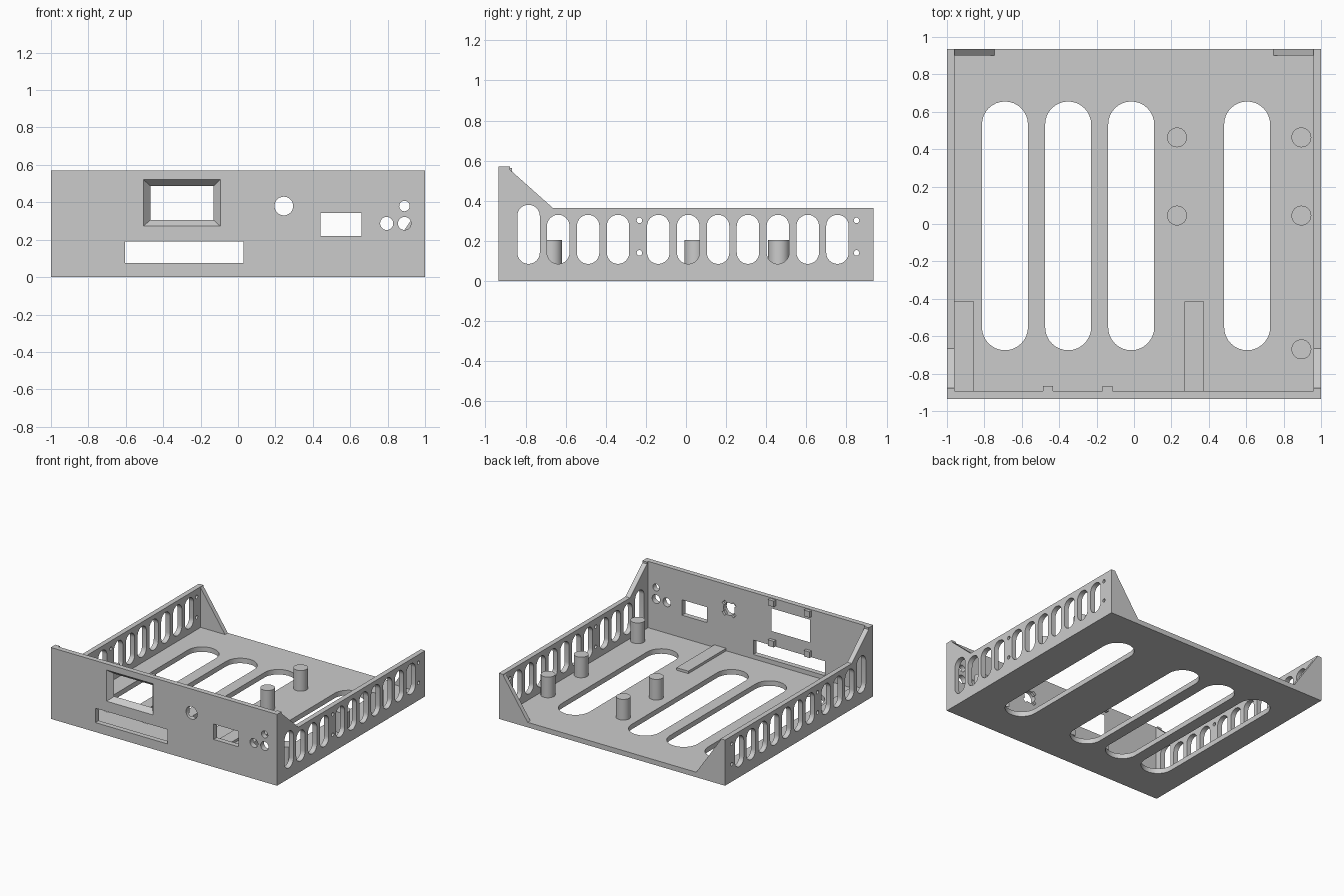
import bpy, bmesh
from math import cos, sin, pi, radians
from mathutils import Vector

if "Cube" in bpy.data.objects:
    bpy.data.objects.remove(bpy.data.objects["Cube"], do_unlink=True)

grey = bpy.data.materials.new("light grey plastic")
grey.use_nodes = True
colour = (0.6, 0.6, 0.6, 1)
grey.diffuse_color = colour
grey.node_tree.nodes["Principled BSDF"].inputs["Base Color"].default_value = colour

# profile coordinates plus depth -> point, for each extrusion axis
PLACE = {"x": lambda a, b, d: (d, a, b),
         "y": lambda a, b, d: (a, d, b),
         "z": lambda a, b, d: (a, b, d)}


def loft(bm, first, second, axis, d0, d1):
    """Solid between two matching outlines at two depths along an axis."""
    lo = [bm.verts.new(PLACE[axis](a, b, d0)) for a, b in first]
    hi = [bm.verts.new(PLACE[axis](a, b, d1)) for a, b in second]
    n = len(lo)
    faces = [bm.faces.new(lo[::-1]), bm.faces.new(hi)]
    for i in range(n):
        j = (i + 1) % n
        faces.append(bm.faces.new((lo[i], lo[j], hi[j], hi[i])))
    bmesh.ops.recalc_face_normals(bm, faces=faces)


def prism(bm, outline, axis, d0, d1):
    loft(bm, outline, outline, axis, d0, d1)


def rect(a0, a1, b0, b1):
    return [(a0, b0), (a1, b0), (a1, b1), (a0, b1)]


def circle(a, b, r, n=32):
    return [(a + r * cos(2 * pi * i / n), b + r * sin(2 * pi * i / n)) for i in range(n)]


def slot(a, b0, b1, r, n=16):
    """Upright slot with rounded ends."""
    top = [(a + r * cos(pi * i / n), b1 - r + r * sin(pi * i / n)) for i in range(n + 1)]
    low = [(a - r * cos(pi * i / n), b0 + r - r * sin(pi * i / n)) for i in range(n + 1)]
    return top + low


def make(name, bm):
    mesh = bpy.data.meshes.new(name)
    bm.to_mesh(mesh)
    bm.free()
    mesh.materials.append(grey)
    obj = bpy.data.objects.new(name, mesh)
    bpy.context.collection.objects.link(obj)
    return obj


def solid(name, outline, axis, d0, d1):
    bm = bmesh.new()
    prism(bm, outline, axis, d0, d1)
    return make(name, bm)


def cut(target, bm):
    cutter = make("cutter", bm)
    cutter.hide_render = True
    mod = target.modifiers.new("cut", "BOOLEAN")
    mod.operation = "DIFFERENCE"
    mod.solver = "EXACT"
    mod.object = cutter
    bpy.context.view_layer.objects.active = target
    bpy.ops.object.modifier_apply(modifier=mod.name)
    bpy.data.objects.remove(cutter, do_unlink=True)


BACK, INNER, FLOOR, WALL = 0.935, -0.893, 0.04, 0.96

# tray: side profile drawn across, then hollowed out
side = [(-BACK, 0), (BACK, 0), (BACK, 0.365), (-0.665, 0.365),
        (-0.878, 0.555), (-0.878, 0.57), (-BACK, 0.57)]
tray = solid("tray", side, "x", -1, 1)
bm = bmesh.new()
prism(bm, rect(-WALL, WALL, INNER, 1.2), "z", FLOOR, 0.8)
cut(tray, bm)

# floor vents
bm = bmesh.new()
for x in (-0.69, -0.352, -0.015, 0.605):
    prism(bm, slot(x, -0.675, 0.655, 0.123), "z", -0.1, 0.1)
cut(tray, bm)

# side wall vents and screw holes
bm = bmesh.new()
prism(bm, slot(-0.785, 0.085, 0.38, 0.056), "x", -1.1, 1.1)
for start, count in ((-0.637, 3), (-0.138, 6), (0.755, 1)):
    for i in range(count):
        prism(bm, slot(start + 0.149 * i, 0.085, 0.33, 0.056), "x", -1.1, 1.1)
for y in (-0.232, 0.85):
    for z in (0.14, 0.302):
        prism(bm, circle(y, z, 0.014, 16), "x", -1.1, 1.1)
cut(tray, bm)

# front panel openings
bm = bmesh.new()
prism(bm, rect(-0.605, 0.03, 0.075, 0.19), "y", -1, -0.8)
prism(bm, rect(0.44, 0.66, 0.22, 0.343), "y", -1, -0.8)
for x, z, r in ((0.245, 0.38, 0.05), (0.89, 0.38, 0.028),
                (0.795, 0.287, 0.035), (0.89, 0.287, 0.035)):
    prism(bm, circle(x, z, r), "y", -1, -0.8)
# bevelled display window, tapering towards the inside
loft(bm, rect(-0.506, -0.094, 0.272, 0.522), rect(-0.468, -0.132, 0.306, 0.486),
     "y", -BACK - 0.0005, INNER + 0.0005)
cut(tray, bm)

# keyed recess behind the round hole
for turn in (45, 135):
    c, s = cos(radians(turn)), sin(radians(turn))
    bar = [(0.245 + a * c - b * s, 0.38 + a * s + b * c)
           for a, b in rect(-0.07, 0.07, -0.016, 0.016)]
    bm = bmesh.new()
    prism(bm, bar, "y", -0.912, -0.8)
    cut(tray, bm)

# back corner gussets
for name, s in (("left_gusset", 1), ("right_gusset", -1)):
    solid(name, [(s * WALL, FLOOR), (s * 0.745, FLOOR), (s * WALL, 0.355)],
          "y", 0.9, BACK)

# mounting posts
for i, (x, y) in enumerate(((0.23, 0.045), (0.23, 0.463), (0.895, 0.045),
                            (0.895, 0.463), (0.895, -0.67))):
    solid(f"post_{i + 1}", circle(x, y, 0.053), "z", FLOOR, 0.205)

# low support strips on the floor
for name, x in (("right_strip", -WALL), ("middle_strip", 0.27)):
    solid(name, rect(x, x + 0.105, INNER, -0.415), "z", FLOOR, 0.06)

# display mounting nubs
for i, x in enumerate((-0.46, -0.142)):
    for level, z in (("lower", 0.218), ("upper", 0.54)):
        solid(f"{level}_nub_{i + 1}", rect(x - 0.026, x + 0.026, z - 0.024, z + 0.024),
              "y", INNER, -0.867)

# smooth round surfaces, keep edges sharp
bpy.ops.object.select_all(action="DESELECT")
for obj in bpy.context.collection.objects:
    if obj.type == "MESH" and grey.name in obj.data.materials:
        obj.select_set(True)
        bpy.context.view_layer.objects.active = obj
bpy.ops.object.shade_smooth_by_angle(angle=radians(30))
